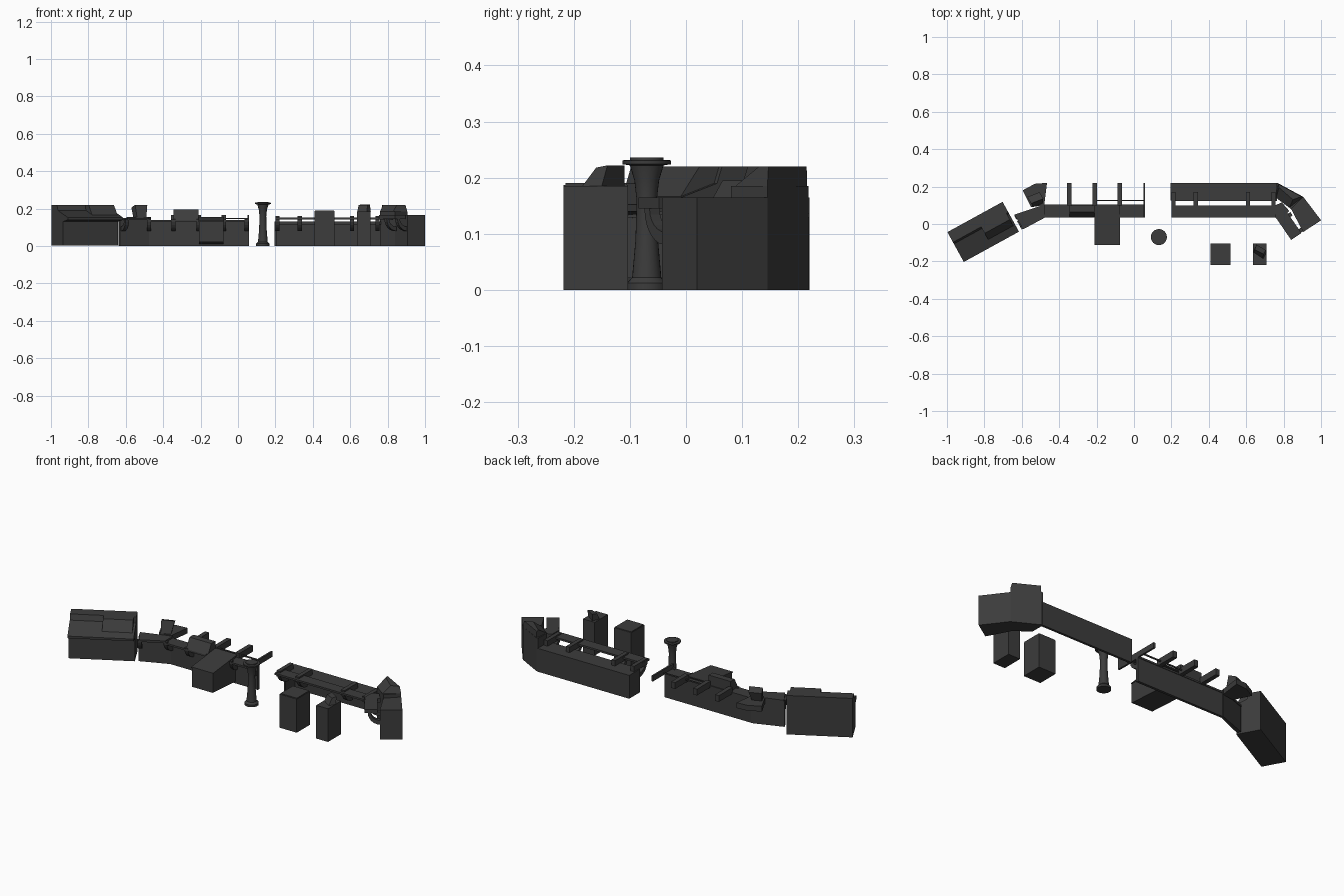
import bpy, bmesh, math
from mathutils import Vector

MAT = bpy.data.materials.new("dark_panel")
MAT.diffuse_color = (0.045, 0.045, 0.045, 1)


def finish(name, bm):
    bmesh.ops.recalc_face_normals(bm, faces=bm.faces)
    me = bpy.data.meshes.new(name)
    bm.to_mesh(me)
    bm.free()
    ob = bpy.data.objects.new(name, me)
    ob.data.materials.append(MAT)
    bpy.context.collection.objects.link(ob)
    return ob


def loft(name, a, b):
    """Solid between two matching loops of 3D points."""
    bm = bmesh.new()
    va = [bm.verts.new(p) for p in a]
    vb = [bm.verts.new(p) for p in b]
    n = len(a)
    bm.faces.new(va[::-1])
    bm.faces.new(vb)
    for i in range(n):
        j = (i + 1) % n
        bm.faces.new((va[i], va[j], vb[j], vb[i]))
    return finish(name, bm)


def prism(name, outline, z0, z1):
    return loft(name, [(x, y, z0) for x, y in outline], [(x, y, z1) for x, y in outline])


def box(name, x0, x1, y0, y1, z0, z1):
    return prism(name, [(x0, y0), (x1, y0), (x1, y1), (x0, y1)], z0, z1)


def section(name, profile, p, q):
    """Extrude a (depth, z) profile from p to q; depth grows to the left of p->q."""
    p, q = Vector((*p, 0)), Vector((*q, 0))
    d = (q - p).normalized()
    n = Vector((-d.y, d.x, 0))
    up = Vector((0, 0, 1))
    return loft(name, [p + n * a + up * z for a, z in profile], [q + n * a + up * z for a, z in profile])


def rib(name, at, direction, reach, w=0.022):
    """Curved band bracket holding up a worktop."""
    ts = [i * math.pi / 12 for i in range(7)]
    low = [(reach * math.sin(t), 0.145 - 0.065 * math.cos(t)) for t in ts]
    high = [((reach - 0.016) * math.sin(t), 0.145 - 0.042 * math.cos(t)) for t in reversed(ts)]
    d = Vector((*direction, 0)).normalized()
    s = Vector((-d.y, d.x, 0)) * (w / 2)
    o = Vector((*at, 0))
    pts = [o + d * a + Vector((0, 0, z)) for a, z in low + high]
    return loft(name, [p - s for p in pts], [p + s for p in pts])


def lathe(name, profile, x, y, n=24):
    bm = bmesh.new()
    rings = [[bm.verts.new((x + r * math.cos(i * math.tau / n), y + r * math.sin(i * math.tau / n), z))
              for i in range(n)] for r, z in profile]
    for a, b in zip(rings, rings[1:]):
        for i in range(n):
            bm.faces.new((a[i], a[(i + 1) % n], b[(i + 1) % n], b[i]))
    bm.faces.new(rings[0][::-1])
    bm.faces.new(rings[-1])
    ob = finish(name, bm)
    bpy.context.view_layer.objects.active = ob
    ob.select_set(True)
    bpy.ops.object.shade_smooth_by_angle(angle=math.radians(35))
    ob.select_set(False)


# Left console: wing with overhanging desk, angled link and straight run
A, B = (-0.91, -0.203), (-0.592, -0.028)
section("left_wing_console", [(0.055, 0.003), (0.182, 0.003), (0.182, 0.22), (0.12, 0.22), (0.11, 0.19),
                              (0, 0.152), (0, 0.14), (0.055, 0.13)], A, (-0.615, -0.041))
section("left_wing_cabinet", [(0.03, 0.15), (0.12, 0.15), (0.12, 0.22), (0.08, 0.22)], (-0.76, -0.12), (-0.625, -0.046))
prism("left_link_wall", [(-0.63, 0.025), (-0.475, 0.09), (-0.475, 0.105), (-0.64, 0.045)], 0, 0.14)
prism("left_link_worktop", [B, (-0.475, 0.035), (-0.475, 0.105), (-0.64, 0.05)], 0.138, 0.15)
box("left_run_wall", -0.475, 0.06, 0.088, 0.102, 0, 0.135)
box("left_run_worktop", -0.475, 0.06, 0.035, 0.105, 0.13, 0.14)
box("left_run_end_panel", 0.05, 0.06, 0.035, 0.22, 0.135, 0.165)
box("left_hand_rail", -0.21, 0.055, 0.122, 0.128, 0.143, 0.15)

# Support arms reaching back from the left run, ribs under its front
for x in (-0.345, -0.21, -0.075):
    box("support_arm", x - 0.012, x + 0.012, 0.1, 0.22, 0.13, 0.165)
for x in (-0.475, -0.345, -0.21, -0.075, 0.045):
    rib("worktop_rib", (x, 0.09), (0, -1), 0.055)
rib("link_rib", (-0.615, 0.02), (0.48, -0.88), 0.05)

# Sloped instrument housing and chart desk
section("instrument_housing", [(0, 0.14), (0.065, 0.14), (0.065, 0.195), (0.03, 0.195)], (-0.345, 0.035), (-0.21, 0.035))
section("chart_desk", [(0, 0.022), (0.2, 0.01), (0.2, 0.15), (0, 0.127)], (-0.208, -0.11), (-0.078, -0.11))
section("chart_desk_top", [(0, 0.127), (0.215, 0.15), (0.215, 0.156), (0, 0.133)], (-0.21, -0.112), (-0.075, -0.112))

# Corner monitor on the left console
corner = [(-0.55, 0.09), (-0.48, 0.10), (-0.465, 0.22), (-0.53, 0.215), (-0.595, 0.18)]
prism("left_corner_shelf", corner, 0.125, 0.155)
loft("left_corner_monitor",
     [(-0.54, 0.09, 0.155), (-0.49, 0.11, 0.155), (-0.51, 0.15, 0.155), (-0.56, 0.13, 0.155)],
     [(-0.55, 0.11, 0.22), (-0.485, 0.135, 0.22), (-0.505, 0.17, 0.205), (-0.57, 0.145, 0.205)])

# Right console: rear wall with a ledge, corner and wing cabinets
box("right_rear_wall", 0.2, 0.765, 0.207, 0.22, 0, 0.13)
box("right_rear_ledge", 0.2, 0.765, 0.122, 0.22, 0.115, 0.13)
box("right_rear_end", 0.196, 0.206, 0.125, 0.22, 0, 0.13)
prism("right_corner_cabinet", [(0.76, 0.14), (0.84, 0.08), (0.905, 0.145), (0.77, 0.218), (0.76, 0.218)], 0, 0.185)
loft("right_corner_hood",
     [(0.76, 0.14, 0.185), (0.83, 0.088, 0.185), (0.905, 0.145, 0.185), (0.77, 0.216, 0.185)],
     [(0.775, 0.195, 0.22), (0.85, 0.13, 0.22), (0.895, 0.147, 0.22), (0.77, 0.215, 0.22)])
prism("right_wing_cabinet", [(0.905, -0.043), (1.0, 0.02), (0.905, 0.145), (0.84, 0.08)], 0, 0.165)

# Right console: floating worktops on curved ribs
box("right_worktop", 0.2, 0.755, 0.035, 0.098, 0.142, 0.152)
prism("right_corner_worktop", [(0.755, 0.035), (0.775, 0.015), (0.83, 0.07), (0.79, 0.115), (0.755, 0.1)], 0.142, 0.165)
prism("right_wing_worktop", [(0.84, -0.085), (0.895, -0.048), (0.82, 0.06), (0.768, 0.02)], 0.145, 0.165)
for x in (0.212, 0.33, 0.61, 0.745):
    rib("worktop_rib", (x, 0.125), (0, -1), 0.07)
    box("rib_arm", x - 0.011, x + 0.011, 0.05, 0.17, 0.128, 0.16)
for x, y in ((0.9, -0.028), (0.842, 0.055)):
    rib("wing_rib", (x, y), (-0.82, -0.57), 0.065)

# Steering column
lathe("steering_column", [(0.036, 0), (0.036, 0.012), (0.026, 0.022), (0.02, 0.09), (0.018, 0.16),
                          (0.022, 0.195), (0.03, 0.222), (0.043, 0.224), (0.043, 0.231),
                          (0.03, 0.232), (0.03, 0.236)], 0.133, -0.07)

# Free-standing pedestals, one with a tilted control head
box("wide_pedestal", 0.41, 0.515, -0.218, -0.103, 0, 0.187)
box("wide_pedestal_cap", 0.412, 0.513, -0.215, -0.105, 0.187, 0.191)
box("narrow_pedestal", 0.635, 0.708, -0.218, -0.103, 0, 0.185)
loft("control_head",
     [(0.638, -0.15, 0.185), (0.69, -0.185, 0.185), (0.71, -0.15, 0.185), (0.655, -0.11, 0.185)],
     [(0.645, -0.137, 0.218), (0.692, -0.16, 0.218), (0.705, -0.14, 0.222), (0.655, -0.11, 0.222)])
